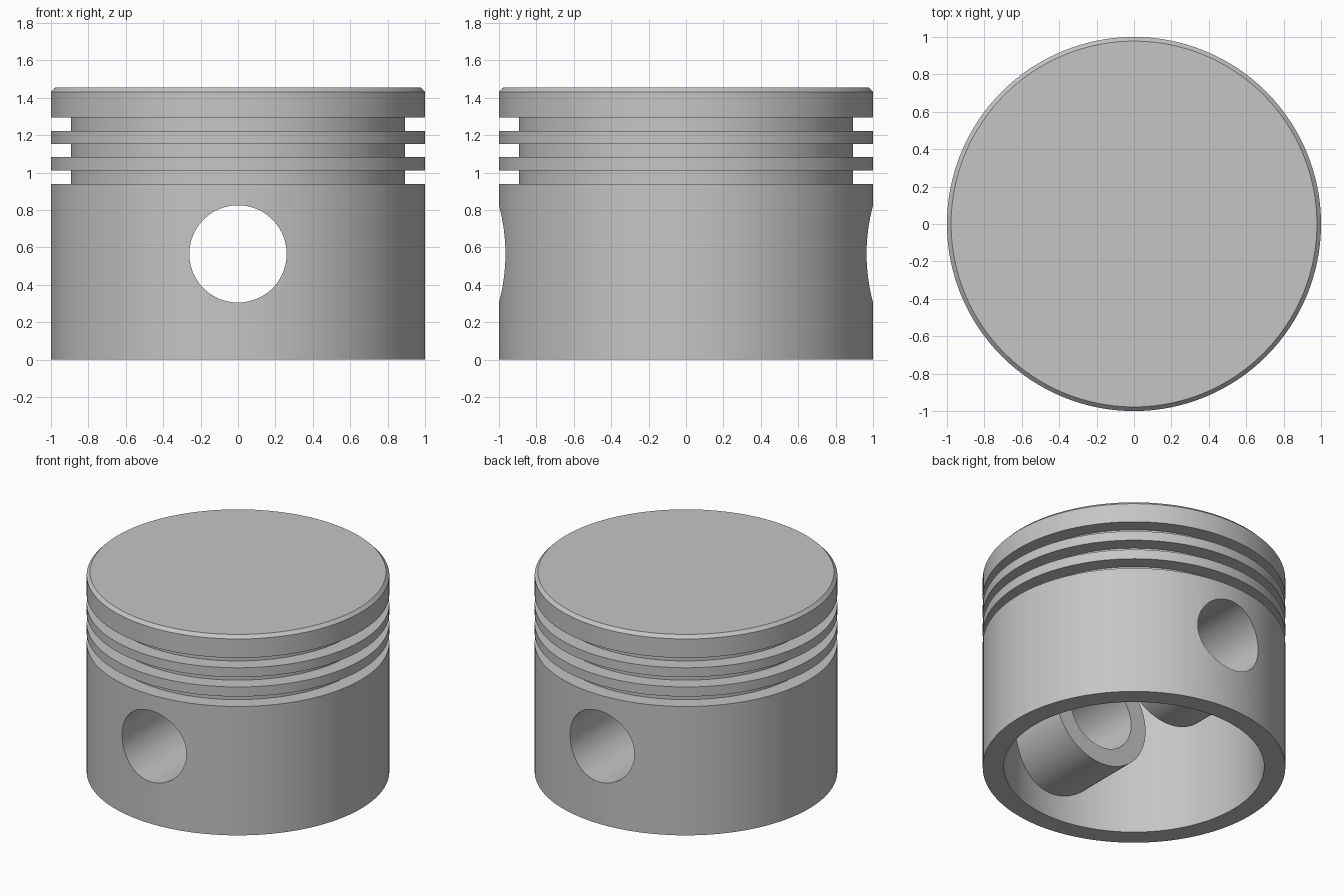
import bpy, bmesh, math
from mathutils import Matrix, Vector

if "Cube" in bpy.data.objects:
    bpy.data.objects.remove(bpy.data.objects["Cube"])

metal = bpy.data.materials.new("grey metal")
metal.diffuse_color = (0.56, 0.56, 0.56, 1)
metal.use_nodes = True
metal.node_tree.nodes["Principled BSDF"].inputs["Base Color"].default_value = metal.diffuse_color

PIN_Z = 0.565


def finish_mesh(name, bm):
    bmesh.ops.recalc_face_normals(bm, faces=bm.faces[:])
    mesh = bpy.data.meshes.new(name)
    bm.to_mesh(mesh)
    bm.free()
    mesh.materials.append(metal)
    obj = bpy.data.objects.new(name, mesh)
    bpy.context.collection.objects.link(obj)
    return obj


def lathe(name, profile, steps=128):
    bm = bmesh.new()
    verts = [bm.verts.new((r, 0, z)) for r, z in profile]
    edges = [bm.edges.new(pair) for pair in zip(verts, verts[1:])]
    bmesh.ops.spin(bm, geom=verts + edges, axis=(0, 0, 1), cent=(0, 0, 0),
                   angle=2 * math.pi, steps=steps)
    bmesh.ops.remove_doubles(bm, verts=bm.verts[:], dist=1e-4)
    return finish_mesh(name, bm)


def y_cylinder(name, radius, y0, y1):
    bm = bmesh.new()
    place = Matrix.Translation((0, (y0 + y1) / 2, PIN_Z)) @ Matrix.Rotation(math.pi / 2, 4, 'X')
    bmesh.ops.create_cone(bm, cap_ends=True, segments=96, radius1=radius,
                          radius2=radius, depth=y1 - y0, matrix=place)
    return finish_mesh(name, bm)


def combine(target, tool, operation):
    tool.hide_render = True
    mod = target.modifiers.new(operation.lower(), 'BOOLEAN')
    mod.object, mod.operation, mod.solver = tool, operation, 'EXACT'
    bpy.context.view_layer.objects.active = target
    bpy.ops.object.modifier_apply(modifier=mod.name)
    bpy.data.objects.remove(tool)


# Hollow body profile: inside, skirt, three ring grooves, chamfered crown
profile = [(0, 1.18), (0.86, 1.18), (0.86, 0), (1, 0)]
for z in (0.94, 1.082, 1.222):
    profile += [(1, z), (0.893, z), (0.893, z + 0.072), (1, z + 0.072)]
profile += [(1, 1.432), (0.978, 1.455), (0, 1.455)]
piston = lathe("piston_body", profile)

# Pin bosses inside the skirt
for side, (y0, y1) in (("front", (-0.89, -0.34)), ("back", (0.34, 0.89))):
    combine(piston, y_cylinder(side + "_pin_boss", 0.385, y0, y1), 'UNION')

# Pin bore through both bosses
combine(piston, y_cylinder("pin_bore_cutter", 0.26, -1.2, 1.2), 'DIFFERENCE')

bpy.ops.object.select_all(action='DESELECT')
piston.select_set(True)
bpy.context.view_layer.objects.active = piston
bpy.ops.object.shade_smooth_by_angle(angle=math.radians(30))
